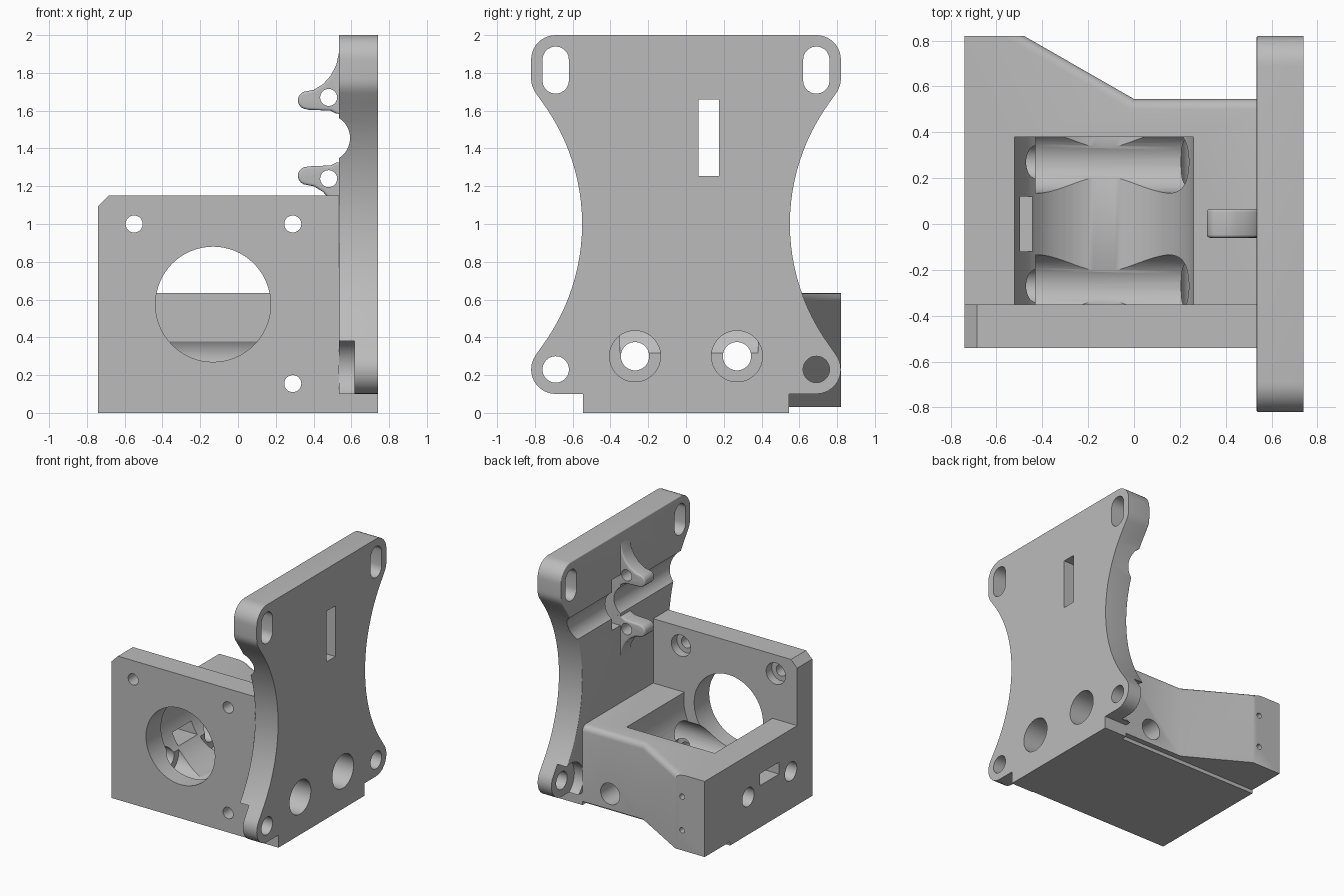
import bpy, bmesh, math
from mathutils import Vector

old = bpy.data.objects.get("Cube")
if old:
    bpy.data.objects.remove(old, do_unlink=True)

GREY = (0.5, 0.5, 0.5, 1)
mat = bpy.data.materials.new("grey plastic")
mat.use_nodes = True
mat.diffuse_color = GREY
mat.node_tree.nodes["Principled BSDF"].inputs["Base Color"].default_value = GREY


def place(axis, a, b, h):
    """Put a 2D point on the plane across an axis, at height h along it."""
    return {"x": (h, a, b), "y": (a, h, b), "z": (a, b, h)}[axis]


def prism(name, axis, pts, lo, hi, bevel=0, rule=None):
    """Extrude an outline along an axis, optionally rounding chosen edges."""
    bm = bmesh.new()
    n = len(pts)
    low = [bm.verts.new(place(axis, a, b, lo)) for a, b in pts]
    high = [bm.verts.new(place(axis, a, b, hi)) for a, b in pts]
    bm.faces.new(low)
    bm.faces.new(high)
    for i in range(n):
        j = (i + 1) % n
        bm.faces.new((low[i], low[j], high[j], high[i]))
    bmesh.ops.recalc_face_normals(bm, faces=bm.faces[:])
    if bevel:
        edges = [e for e in bm.edges if rule((e.verts[0].co + e.verts[1].co) / 2, e)]
        bmesh.ops.bevel(bm, geom=edges, offset=bevel, segments=4, profile=0.5,
                        affect="EDGES", clamp_overlap=True)
    me = bpy.data.meshes.new(name)
    bm.to_mesh(me)
    bm.free()
    me.materials.append(mat)
    ob = bpy.data.objects.new(name, me)
    bpy.context.collection.objects.link(ob)
    return ob


def arc(cx, cy, r, a0, a1, steps=10):
    angles = [math.radians(a0 + (a1 - a0) * i / steps) for i in range(steps + 1)]
    return [(cx + r * math.cos(t), cy + r * math.sin(t)) for t in angles]


cutters = []


def cutter(axis, pts, lo, hi):
    ob = prism("cutter", axis, pts, lo, hi)
    ob.hide_render = True
    cutters.append(ob)
    return ob


def drill(axis, a, b, r, lo, hi, steps=48):
    return cutter(axis, arc(a, b, r, 0, 360, steps)[:-1], lo, hi)


def rect(a0, a1, b0, b1):
    return [(a0, b0), (a1, b0), (a1, b1), (a0, b1)]


def cut(ob, tools):
    bpy.context.view_layer.objects.active = ob
    for tool in tools:
        mod = ob.modifiers.new("cut", "BOOLEAN")
        mod.operation = "DIFFERENCE"
        mod.solver = "EXACT"
        mod.object = tool
        bpy.ops.object.modifier_apply(modifier=mod.name)


# Mounting plate: waisted outline with four rounded ears
half = [(0.545, 0), (0.545, 0.1)]
half += arc(0.69, 0.23, 0.13, -90, 36)
half += arc(1.64, 1.0, 1.09, 216, 144, 24)
half += arc(0.69, 1.77, 0.13, -36, 0, 4)
half += arc(0.69, 1.87, 0.13, 0, 90)
outline = half + [(-y, z) for y, z in reversed(half)]
mounting_plate = prism("mounting_plate", "x", outline, 0.535, 0.74, 0.025,
                       lambda m, e: m.x < 0.54 and m.z > 0.2)

# Motor plate with one clipped corner
motor_plate = prism("motor_plate", "y",
                    [(-0.74, 0), (0.535, 0), (0.535, 1.15), (-0.685, 1.15), (-0.74, 1.095)],
                    -0.54, -0.35)

# Housing block with a slanted back wall, rounded along the top
housing = prism("housing", "z",
                [(-0.74, -0.35), (0.535, -0.35), (0.535, 0.545), (0, 0.545),
                 (-0.48, 0.82), (-0.74, 0.82)], 0, 0.635, 0.045,
                lambda m, e: m.z > 0.6 and -0.3 < m.x < 0.5 and m.y > 0.5)

# Hinge lugs: one curved profile, mirrored about the groove height
GROOVE = 1.455
lug = [(0.56, 1.58), (0.52, 1.585), (0.49, 1.6), (0.37, 1.605)]
lug += arc(0.365, 1.655, 0.048, 270, 110, 8)
lug += [(0.40, 1.71), (0.45, 1.74), (0.49, 1.785), (0.52, 1.84), (0.535, 1.91), (0.56, 1.92)]
lugs = []
for name, pts in (("upper_lug", lug), ("lower_lug", [(x, 2 * GROOVE - z) for x, z in lug])):
    lugs.append(prism(name, "y", pts, -0.06, 0.066, 0.018,
                      lambda m, e: abs(e.verts[0].co.y - e.verts[1].co.y) < 0.01 and m.x < 0.53))

# Tension screw channels running the length of the block
channels = []
for s in (-1, 1):
    channels.append(drill("x", 0.27 * s, 0.3, 0.135, -0.43, 0.8))
    channels.append(drill("x", 0.27 * s, 0.3, 0.075, -0.8, -0.4))

# Motor screws with wider head recesses behind
screws = []
for x, z, end in ((-0.55, 1.0, -0.3), (0.29, 1.0, -0.3), (0.29, 0.155, 0.6)):
    screws.append(drill("y", x, z, 0.045, -0.6, -0.38))
    screws.append(drill("y", x, z, 0.085, -0.42, end))
bore = drill("y", -0.132, 0.575, 0.305, -0.6, -0.3, 64)

# Plate openings: ear holes, long holes, window and cross groove
plate_cuts = [cutter("x", rect(0.065, 0.175, 1.255, 1.66), 0.5, 0.8),
              drill("y", 0.468, GROOVE, 0.125, -0.9, 0.9)]
for s in (-1, 1):
    plate_cuts.append(drill("x", 0.69 * s, 0.23, 0.07, 0.5, 0.8))
    plate_cuts.append(drill("x", 0.69 * s, 0.23, 0.16, 0.5, 0.618))
    long_hole = arc(0.69 * s, 1.87, 0.07, 0, 180) + arc(0.69 * s, 1.76, 0.07, 180, 360)
    plate_cuts.append(cutter("x", long_hole, 0.5, 0.8))

# Gear pocket, nut slot, pilot holes and raised underside of the back wall
housing_cuts = [drill("y", -0.13, 0.575, 0.395, -0.4, 0.38, 72),
                cutter("x", rect(-0.12, 0.12, 0.335, 0.43), -0.8, -0.4),
                cutter("x", rect(0.5, 0.9, -0.1, 0.03), -0.8, 0.6)]
for z in (0.19, 0.46):
    housing_cuts.append(drill("y", -0.54, z, 0.022, 0.6, 0.9, 20))

lug_holes = [drill("y", 0.48, z, 0.045, -0.2, 0.2, 32) for z in (1.67, 2 * GROOVE - 1.67)]

cut(mounting_plate, plate_cuts + channels[0::2])
cut(motor_plate, [bore] + screws + channels[0::2])
cut(housing, housing_cuts + channels + screws[-1:])
for ob, hole in zip(lugs, lug_holes):
    cut(ob, [hole])

for ob in cutters:
    bpy.data.objects.remove(ob, do_unlink=True)

# Smooth the curved walls, keep corners crisp
for ob in [mounting_plate, motor_plate, housing] + lugs:
    bpy.ops.object.select_all(action="DESELECT")
    ob.select_set(True)
    bpy.context.view_layer.objects.active = ob
    bpy.ops.object.shade_smooth_by_angle(angle=math.radians(30))
